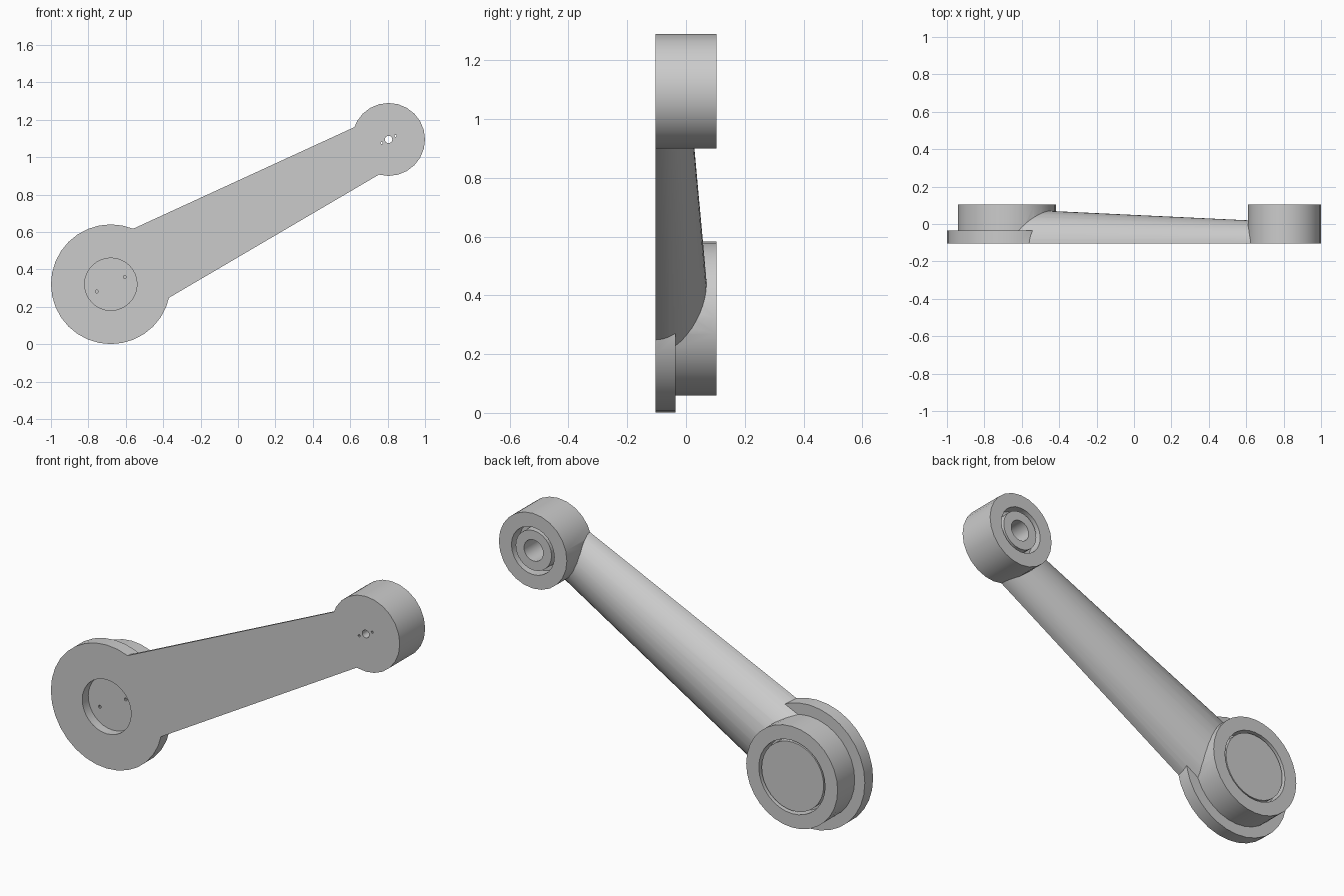
import bpy, bmesh, math
from mathutils import Matrix, Vector

if "Cube" in bpy.data.objects:
    bpy.data.objects.remove(bpy.data.objects["Cube"], do_unlink=True)

metal = bpy.data.materials.new("plain_grey")
metal.use_nodes = True
GREY = (0.6, 0.6, 0.6, 1)
metal.diffuse_color = GREY
metal.node_tree.nodes["Principled BSDF"].inputs["Base Color"].default_value = GREY

FRONT, BACK = -0.104, 0.104
BIG = Vector((-0.68, 0, 0.321))
SMALL = Vector((0.805, 0, 1.095))
AXIS = (SMALL - BIG).normalized()
SIDE = Vector((-AXIS.z, 0, AXIS.x))


def finish(name, bm):
    bmesh.ops.recalc_face_normals(bm, faces=bm.faces)
    mesh = bpy.data.meshes.new(name)
    bm.to_mesh(mesh)
    bm.free()
    mesh.materials.append(metal)
    ob = bpy.data.objects.new(name, mesh)
    bpy.context.collection.objects.link(ob)
    return ob


def disc(name, centre, radius, y0, y1, sides=32):
    """Cylinder running front to back between two depths."""
    bm = bmesh.new()
    place = Matrix.Translation((centre.x, (y0 + y1) / 2, centre.z)) @ Matrix.Rotation(math.pi / 2, 4, "X")
    bmesh.ops.create_cone(bm, cap_ends=True, segments=sides, radius1=radius,
                          radius2=radius, depth=y1 - y0, matrix=place)
    return finish(name, bm)


def combine(target, tool, operation):
    """Apply a boolean and discard the tool."""
    mod = target.modifiers.new("combine", "BOOLEAN")
    mod.operation, mod.solver, mod.object = operation, "EXACT", tool
    bpy.ops.object.select_all(action="DESELECT")
    bpy.context.view_layer.objects.active = target
    target.select_set(True)
    bpy.ops.object.modifier_apply(modifier=mod.name)
    bpy.data.objects.remove(tool, do_unlink=True)


def tapered_arm():
    """Half-elliptical bar with a flat front, narrowing toward the small end."""
    bm = bmesh.new()
    rings = []
    steps = 24
    for along in (0.13, 1.58):
        half = 0.22 - 0.05 * along
        ring = []
        for i in range(steps + 1):
            a = math.pi * i / steps
            p = BIG + AXIS * along + SIDE * half * math.cos(a)
            p.y = FRONT + 0.84 * half * math.sin(a)
            ring.append(bm.verts.new(p))
        rings.append(ring)
    n = steps + 1
    for i in range(n):
        j = (i + 1) % n
        bm.faces.new((rings[0][i], rings[0][j], rings[1][j], rings[1][i]))
    for ring in rings:
        bm.faces.new(ring)
    return finish("arm", bm)


# Main body: flange, hub, small boss and arm
body = disc("link_arm_body", BIG, 0.32, FRONT, -0.036)
combine(body, disc("hub", BIG, 0.262, -0.07, BACK), "UNION")
combine(body, tapered_arm(), "UNION")
combine(body, disc("boss", SMALL, 0.195, FRONT, BACK, 24), "UNION")

# Recesses: front pocket, rear seats for the plug and the bushing
combine(body, disc("front_pocket", BIG, 0.14, FRONT - 0.1, -0.055), "DIFFERENCE")
combine(body, disc("rear_seat", BIG, 0.19, 0.04, BACK + 0.1), "DIFFERENCE")
combine(body, disc("bushing_seat", SMALL, 0.123, 0.04, BACK + 0.1, 24), "DIFFERENCE")

# Plug and bushing set into the rear seats
plug = disc("rear_plug", BIG, 0.178, 0.03, 0.098)
bushing = disc("bushing", SMALL, 0.103, 0.03, 0.098, 24)

# Stepped bore through the small end
for part in (body, bushing):
    combine(part, disc("bore", SMALL, 0.055, -0.06, BACK + 0.1, 24), "DIFFERENCE")
combine(body, disc("through_hole", SMALL, 0.02, FRONT - 0.1, 0, 16), "DIFFERENCE")

# Pairs of small pin holes on the front
for centre, reach, radius in ((BIG, 0.084, 0.008), (SMALL, 0.042, 0.006)):
    for sign in (-1, 1):
        spot = centre + AXIS * reach * sign
        combine(body, disc("pin_hole", spot, radius, FRONT - 0.1, -0.03, 10), "DIFFERENCE")

for part in (body, plug, bushing):
    bpy.ops.object.select_all(action="DESELECT")
    bpy.context.view_layer.objects.active = part
    part.select_set(True)
    bpy.ops.object.shade_smooth_by_angle(angle=math.radians(30))
